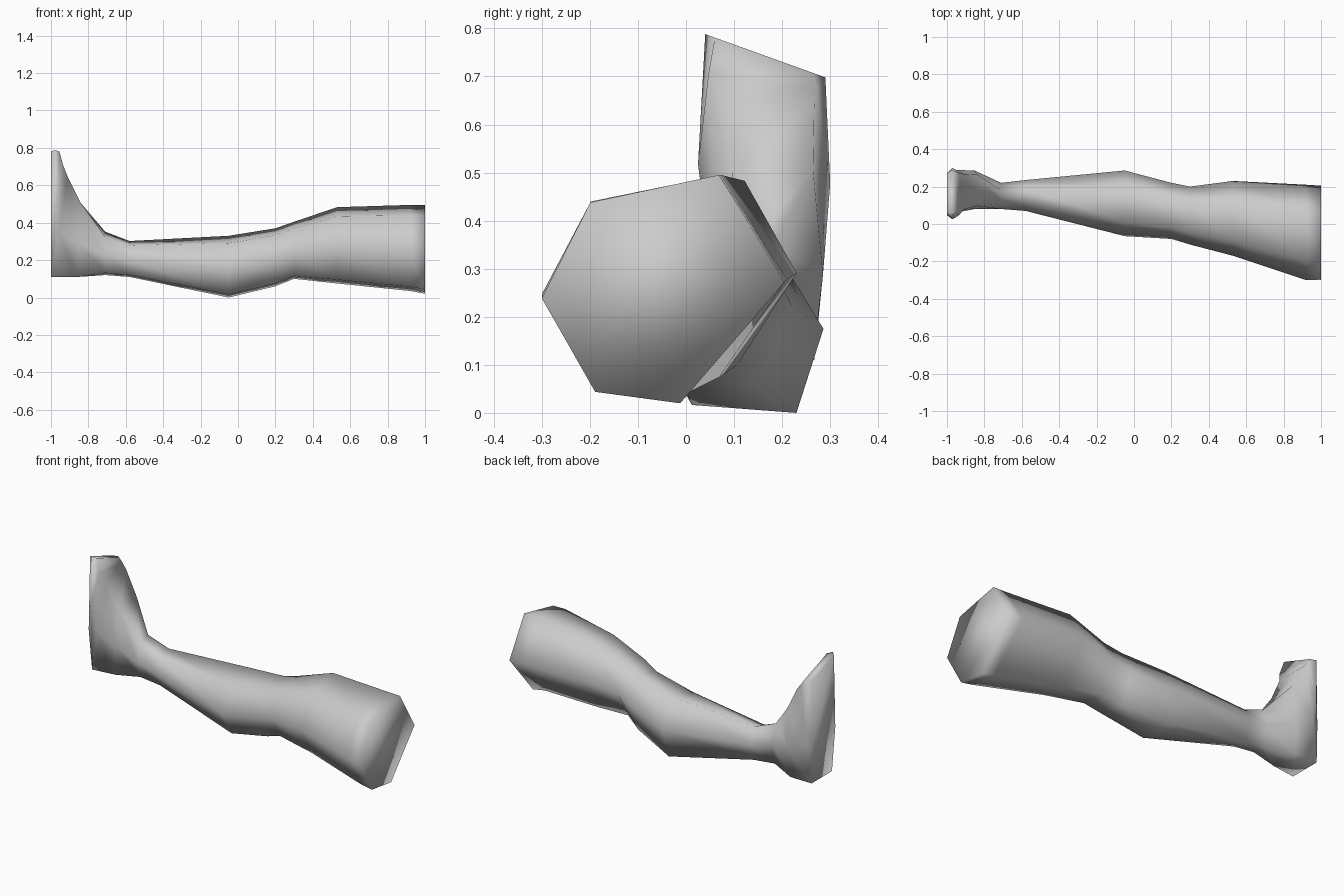
import bpy
import bmesh

# Remove the default cube
default_cube = bpy.data.objects.get("Cube")
if default_cube:
    bpy.data.objects.remove(default_cube, do_unlink=True)

# Six-sided limb profile inside a unit box; the calf-side corner slides by "heel_shift"
def limb_ring(x, y_min, y_max, z_min, z_max, heel_shift):
    profile = [(0, .46), (.2, .88), (.73, 1), (1, .53), (heel_shift, 0), (.22, .05)]
    return [(x, y_min + u * (y_max - y_min), z_min + v * (z_max - z_min))
            for u, v in profile]


# Foot slice spanning from the sole to the instep, dropping towards the small toe
def foot_ring(sole, instep, y_min, y_max, tilt):
    profile = [(0, .45), (.08, 1), (.9, 1), (1, .45), (.9, 0), (.08, 0)]
    ring = []
    for u, v in profile:
        x = sole[0] + v * (instep[0] - sole[0])
        z = sole[1] + v * (instep[1] - sole[1]) - tilt * u
        ring.append((x, y_min + u * (y_max - y_min), z))
    return ring


def loft(name, rings, material):
    bm = bmesh.new()
    loops = [[bm.verts.new(point) for point in ring] for ring in rings]
    sides = len(loops[0])
    for first, second in zip(loops, loops[1:]):
        for i in range(sides):
            j = (i + 1) % sides
            bm.faces.new((first[i], first[j], second[j], second[i]))
    # Close both ends
    bm.faces.new(loops[0])
    bm.faces.new(loops[-1])
    bmesh.ops.recalc_face_normals(bm, faces=bm.faces[:])
    for face in bm.faces:
        face.smooth = True
    mesh = bpy.data.meshes.new(name)
    bm.to_mesh(mesh)
    bm.free()
    mesh.materials.append(material)
    limb = bpy.data.objects.new(name, mesh)
    bpy.context.collection.objects.link(limb)
    return limb


# Plain grey surface
grey = bpy.data.materials.new("light_grey")
grey.use_nodes = True
grey_value = (.6, .6, .6, 1)
grey.diffuse_color = grey_value
grey.node_tree.nodes["Principled BSDF"].inputs["Base Color"].default_value = grey_value

# Thigh, knee, calf and ankle
thigh = [
    limb_ring(1, -.3, .205, .02, .495, .57),
    limb_ring(.92, -.3, .21, .035, .495, .57),
    limb_ring(.53, -.17, .23, .075, .483, .6),
]
knee = [
    limb_ring(.3, -.11, .2, .1, .405, .7),
    limb_ring(.2, -.08, .22, .06, .37, .78),
]
calf = [
    limb_ring(-.05, -.065, .286, 0, .33, .84),
    limb_ring(-.58, .07, .235, .11, .302, .78),
    limb_ring(-.71, .08, .22, .12, .352, .8),
]

# Heel, arch and toes
foot = [
    foot_ring((-.86, .11), (-.84, .505), .08, .285, 0),
    foot_ring((-1, .11), (-.91, .645), .06, .29, 0),
    foot_ring((-1, .36), (-.935, .71), .025, .3, .04),
    foot_ring((-1, .788), (-.955, .788), .04, .29, .09),
]

loft("leg", thigh + knee + calf + foot, grey)
